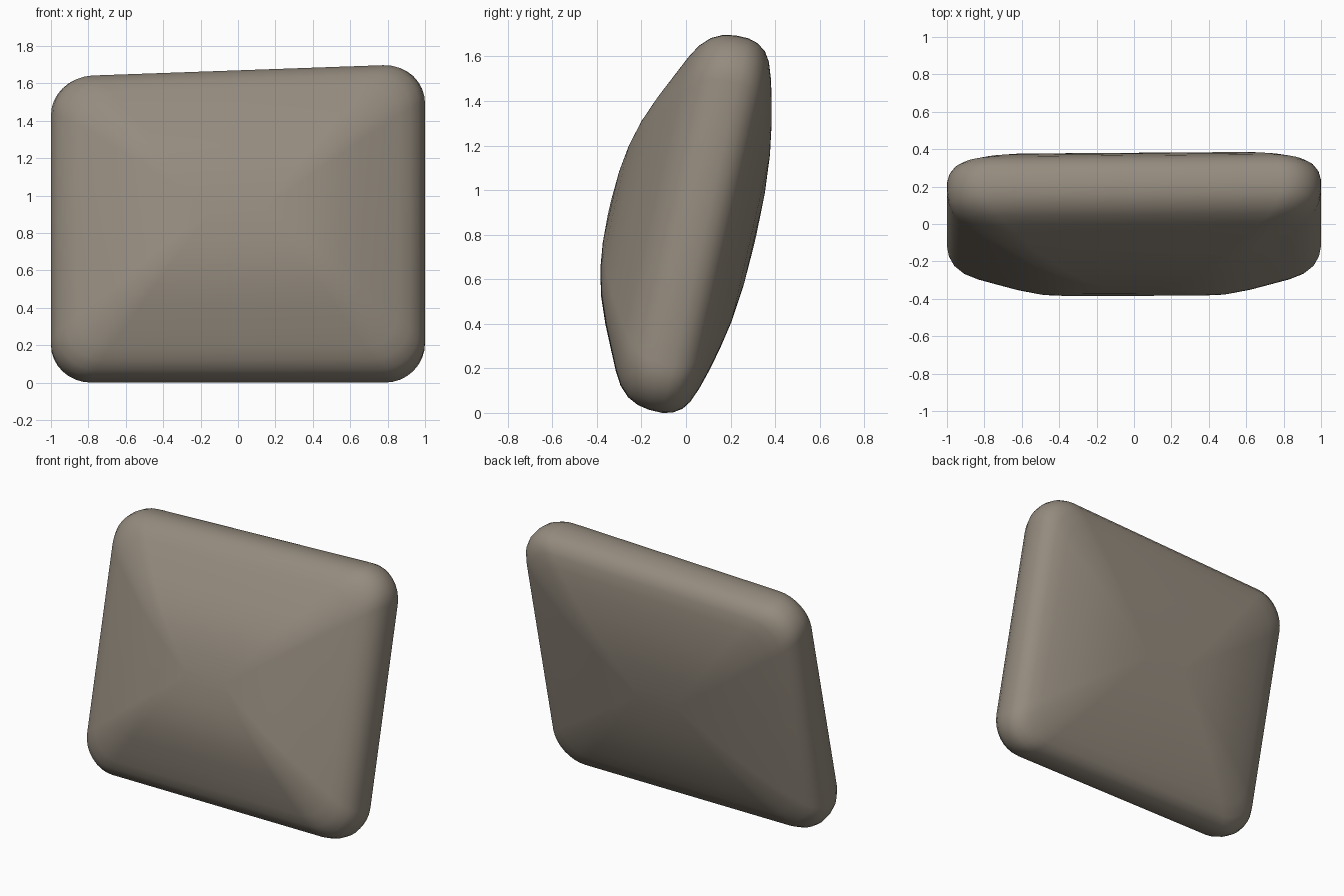
import bpy, bmesh, math
from mathutils import Vector

if "Cube" in bpy.data.objects:
    bpy.data.objects.remove(bpy.data.objects["Cube"])

W, H, R = 1.0, 0.863, 0.215      # half width, half height, corner radius
TILT = math.radians(13)          # cushion leans back
SEG = 8

# Cross-section: (inset from outline, depth), front centre round to back centre
PROFILE = [(0.83, -0.358), (0.70, -0.352), (0.58, -0.336), (0.46, -0.305),
           (0.34, -0.258), (0.23, -0.207), (0.14, -0.165), (0.08, -0.130),
           (0.035, -0.085), (0.01, -0.035), (0.0, 0.02), (0.0, 0.08),
           (0.012, 0.125), (0.04, 0.165), (0.08, 0.192), (0.15, 0.218),
           (0.24, 0.243), (0.35, 0.268), (0.48, 0.291), (0.65, 0.307),
           (0.83, 0.312)]


def outline(inset):
    """Rounded rectangle inset from the cushion outline."""
    w, h = W - inset, H - inset
    r = min(R * (1 - inset / 0.87), h * 0.9)
    pts = []
    for i, (sx, sy) in enumerate([(1, 1), (-1, 1), (-1, -1), (1, -1)]):
        for k in range(SEG + 1):
            a = math.pi / 2 * (i + k / SEG)
            pts.append((sx * (w - r) + r * math.cos(a),
                        sy * (h - r) + r * math.sin(a)))
    return pts


def place(x, u, v):
    """Skew the top edge slightly, then lean the cushion back."""
    u = -H + (u + H) * (0.983 + 0.0212 * x)
    return Vector((x, u * math.sin(TILT) + v * math.cos(TILT),
                   u * math.cos(TILT) - v * math.sin(TILT)))


# Cushion: loft the rings from front to back
bm = bmesh.new()
rings = [[bm.verts.new(place(x, u, v)) for x, u in outline(d)] for d, v in PROFILE]
for a, b in zip(rings, rings[1:]):
    n = len(a)
    for i in range(n):
        j = (i + 1) % n
        bm.faces.new((a[i], a[j], b[j], b[i]))
bm.faces.new(rings[0])
bm.faces.new(rings[-1])
bmesh.ops.recalc_face_normals(bm, faces=bm.faces)

# Stand on the floor, centred front to back
ys = [v.co.y for v in bm.verts]
zs = [v.co.z for v in bm.verts]
bmesh.ops.translate(bm, verts=bm.verts,
                    vec=(0, -(min(ys) + max(ys)) / 2, -min(zs)))
for f in bm.faces:
    f.smooth = True
mesh = bpy.data.meshes.new("cushion")
bm.to_mesh(mesh)
bm.free()

# Taupe fabric
fabric = bpy.data.materials.new("taupe_fabric")
fabric.diffuse_color = (0.30, 0.26, 0.21, 1)
fabric.use_nodes = True
fabric.node_tree.nodes["Principled BSDF"].inputs["Base Color"].default_value = fabric.diffuse_color
mesh.materials.append(fabric)
bpy.context.collection.objects.link(bpy.data.objects.new("cushion", mesh))
